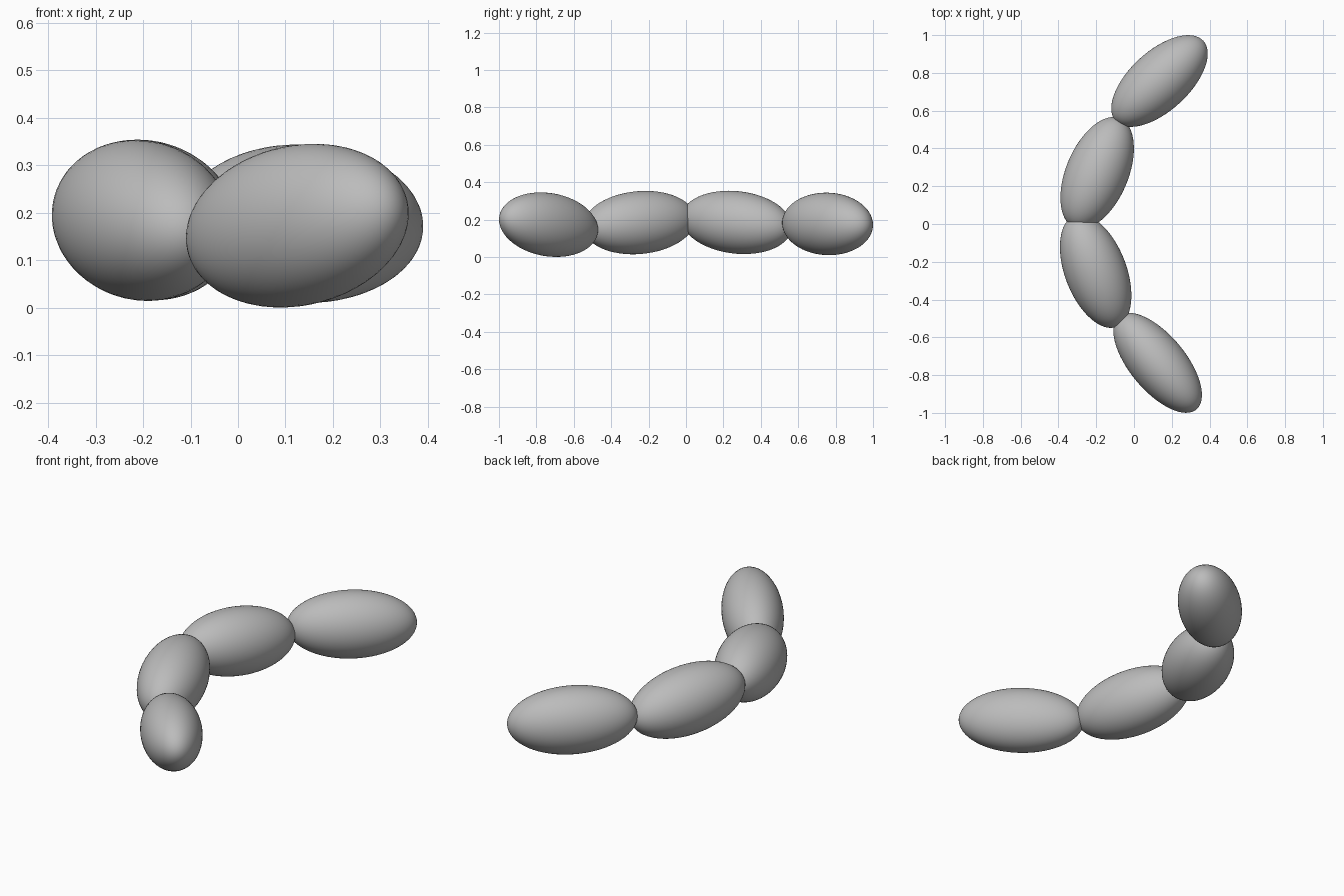
import bpy
from math import radians
from mathutils import Euler

if "Cube" in bpy.data.objects:
    bpy.data.objects.remove(bpy.data.objects["Cube"])

grey = bpy.data.materials.new("plain grey")
grey.use_nodes = True
colour = (0.5, 0.5, 0.5, 1)
grey.diffuse_color = colour
grey.node_tree.nodes["Principled BSDF"].inputs["Base Color"].default_value = colour


def bead(name, centre, radii, yaw, pitch):
    """Smooth ellipsoid: long axis turned by yaw, its leading end raised by pitch (degrees)."""
    bpy.ops.mesh.primitive_uv_sphere_add(segments=64, ring_count=32, radius=1)
    ob = bpy.context.object
    ob.name = name
    # sphere poles lie on the long axis
    ob.data.transform(Euler((0, radians(90), 0)).to_matrix().to_4x4())
    ob.scale = radii
    ob.rotation_euler = (0, radians(-pitch), radians(yaw))
    ob.location = centre
    ob.data.materials.append(grey)
    bpy.ops.object.shade_smooth()


# Chain of four beads curving from front to back: length, width, height radii
bead("front_bead", (0.125, -0.735, 0.173), (0.323, 0.148, 0.169), -50.3, 7.2)
bead("front_middle_bead", (-0.203, -0.25, 0.184), (0.316, 0.163, 0.168), 110.9, 4.9)
bead("back_middle_bead", (-0.195, 0.27, 0.185), (0.315, 0.165, 0.167), 247.3, 6)
bead("back_bead", (0.135, 0.757, 0.177), (0.315, 0.158, 0.167), 42.6, -1.5)
